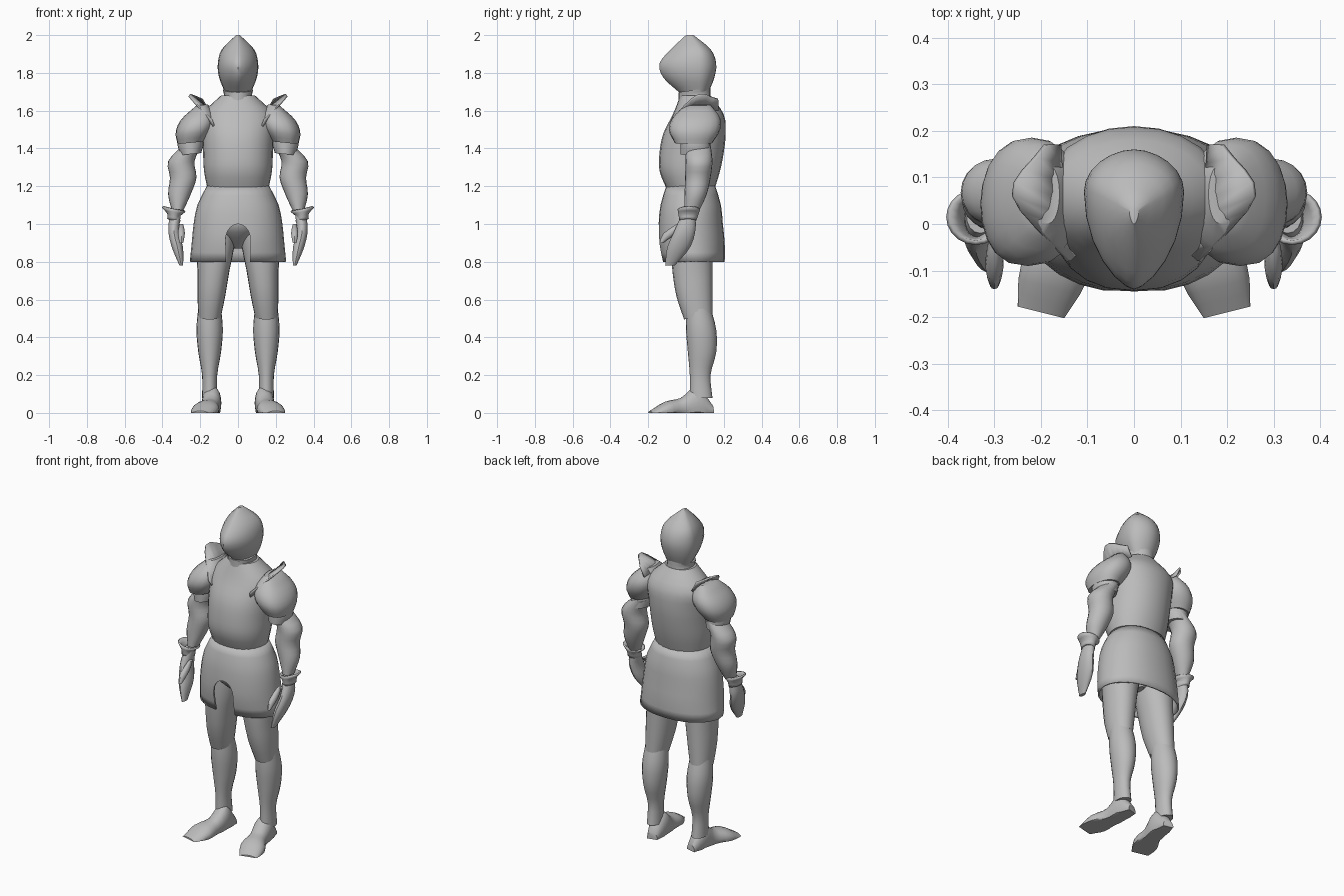
import bpy, bmesh
from math import sin, cos, tau, radians, copysign
from mathutils import Vector

cube = bpy.data.objects.get("Cube")
if cube:
    bpy.data.objects.remove(cube, do_unlink=True)

steel = bpy.data.materials.new("grey steel")
steel.use_nodes = True
grey = (0.5, 0.5, 0.5, 1)
steel.diffuse_color = grey
shader = next(n for n in steel.node_tree.nodes if n.type == "BSDF_PRINCIPLED")
shader.inputs["Base Color"].default_value = grey


def finish(name, bm, mirror, thick):
    """Turn a bmesh into a shaded object, with optional thickness and mirrored twin."""
    bmesh.ops.recalc_face_normals(bm, faces=bm.faces[:])
    mesh = bpy.data.meshes.new(name)
    bm.to_mesh(mesh)
    bm.free()
    mesh.materials.append(steel)
    part = bpy.data.objects.new(name, mesh)
    bpy.context.collection.objects.link(part)
    bpy.ops.object.select_all(action="DESELECT")
    part.select_set(True)
    bpy.context.view_layer.objects.active = part
    bpy.ops.object.shade_smooth_by_angle(angle=radians(40))
    if thick:
        solid = part.modifiers.new("Thickness", "SOLIDIFY")
        solid.thickness, solid.offset = thick, 0
    if mirror:
        part.modifiers.new("Mirror", "MIRROR").use_mirror_merge = False
    return part


def sample(values, t):
    """Read a smooth curve through evenly spaced values; a lone value is constant."""
    if not isinstance(values, list):
        return values
    first, last = values[0] * 2 - values[1], values[-1] * 2 - values[-2]
    padded = [first, *values, last]
    u = t * (len(values) - 1)
    i = min(int(u), len(values) - 2)
    f = u - i
    a, b, c, d = padded[i:i + 4]
    bend = a * 2 - b * 5 + c * 4 - d
    twist = (b - c) * 3 + d - a
    return b + (c - a + (bend + twist * f) * f) * (f / 2)


def bridge(bm, loops, closed):
    """Join neighbouring loops of vertices with quads."""
    for near, far in zip(loops, loops[1:]):
        count = len(near)
        for i in range(count if closed else count - 1):
            j = (i + 1) % count
            bm.faces.new((near[i], near[j], far[j], far[i]))


def loft(name, start, end, centre, width, low, high, steps=8, sides=20, power=(1, 1),
         middle=0.5, tilt=(0, 0), lengthwise=False, mirror=True, thick=0):
    """Skin sections from start to end. Low and high are the front and back limits,
    or the bottom and top limits when the part runs lengthwise along y."""
    bm = bmesh.new()
    loops = []
    for step in range(steps + 1):
        t = step / steps
        cx, w, lo, hi = (sample(v, t) for v in (centre, width, low, high))
        core = lo + (hi - lo) * middle
        loop = []
        for i in range(sides):
            across, along = sin(tau * i / sides), cos(tau * i / sides)
            reach, e = (core - lo, power[0]) if along > 0 else (hi - core, power[1])
            x = cx + w * copysign(abs(across) ** e, across)
            depth = core - reach * along
            level = start + (end - start) * t + tilt[0] * (x - cx) + tilt[1] * (depth - core)
            spot = (x, level, max(0, depth)) if lengthwise else (x, depth, level)
            loop.append(bm.verts.new(spot))
        loops.append(loop)
    bridge(bm, loops, closed=True)
    if not thick:
        bm.faces.new(loops[0])
        bm.faces.new(loops[-1])
    return finish(name, bm, mirror, thick)


# Helmet: sections pinched into a ridge, with a beaked visor
loft("helmet", start=2, end=1.7, centre=0, width=[.01, .085, .107, .1, .07],
     low=[0, -.08, -.14, -.12, -.04], high=[.04, .13, .16, .15, .12],
     steps=12, sides=24, power=(1.35, 1.1), middle=.7, mirror=False)

# Neck collar
loft("collar", start=1.65, end=1.71, centre=0, width=[.09, .075, .08],
     low=-.04, high=.13, tilt=(0, .15), mirror=False)

# Breast and back plate
loft("cuirass", start=1.68, end=1.18, centre=0, width=[.09, .19, .19, .185, .18, .16],
     low=[-.03, -.07, -.12, -.14, -.14, -.1], high=[.13, .2, .21, .2, .18, .15],
     steps=15, sides=24, power=(.85, .95), mirror=False)

# Flared skirt with an arched front opening
skirt = loft("skirt", start=1.2, end=.8, centre=0, width=[.16, .21, .23, .24, .25],
             low=[-.1, -.13, -.14, -.14, -.12], high=[.15, .18, .19, .2, .2],
             sides=28, power=(.85, .9), mirror=False, thick=.01)
cutter = loft("arch_cutter", start=-.3, end=0, centre=0, width=.065, low=.6, high=1,
              power=(.3, 1), middle=.8, lengthwise=True, mirror=False)
cutter.hide_render = True
arch = skirt.modifiers.new("Arch", "BOOLEAN")
arch.object, arch.solver = cutter, "EXACT"
bpy.context.view_layer.objects.active = skirt
for modifier in list(skirt.modifiers):
    bpy.ops.object.modifier_apply(modifier=modifier.name)
bpy.data.objects.remove(cutter, do_unlink=True)

# Pelvis seen inside the opening
loft("pelvis", start=1.1, end=.87, centre=0, width=[.14, .13, .02],
     low=[-.1, -.12, 0], high=[.15, .15, .08], mirror=False)

# Legs
loft("thigh_plate", start=1, end=.51, centre=[.11, .15], width=[.1, .1, .085, .075, .06],
     low=[-.08, -.08, -.07, -.05, -.01], high=.14, power=(.85, .95), tilt=(0, .2))
loft("shin", start=.56, end=.08, centre=.15, width=[.06, .07, .06, .04, .04],
     low=[0, 0, .01, .02, .02], high=[.13, .16, .16, .13, .14], steps=12)
loft("foot", start=.14, end=-.19, centre=[.13, .15, .2], width=[.03, .05, .05, .07, .05],
     low=-.03, high=[.04, .14, .08, .06, .01], steps=12, power=(.6, .9), tilt=(.25, 0),
     lengthwise=True)

# Shoulder plate: a domed shell reaching across the chest
loft("pauldron", start=1.63, end=1.43, centre=[.19, .25], width=[.03, .09, .1, .07],
     low=[0, -.07, -.09, -.06], high=[.13, .18, .18, .14], power=(.75, .85), tilt=(-.1, 0))

# Upright neck guard: a curved strip leaning outward from the shoulder plate
base = [Vector((.12, -.06, 1.5)), Vector((.15, .02, 1.6)), Vector((.16, .17, 1.6))]
rim = [Vector((.14, -.08, 1.55)), Vector((.26, .06, 1.68)), Vector((.19, .17, 1.66))]
guard = bmesh.new()
edges = [[guard.verts.new(sample(row, i / 8)) for i in range(9)] for row in (base, rim)]
bridge(guard, edges, closed=False)
finish("neck_guard", guard, mirror=True, thick=.01)

# Arms
loft("upper_arm_lame", start=1.48, end=1.37, centre=.25, width=[.06, .07, .055],
     low=-.03, high=.13, steps=4, tilt=(-.1, 0))
loft("forearm", start=1.42, end=1.07, centre=[.24, .3, .29, .31, .32],
     width=[.05, .07, .07, .06, .03], low=[0, -.01], high=[.13, .14, .13, .11, .07], steps=12)

# Gauntlet cuff, hand and thumb
loft("gauntlet_cuff", start=1.02, end=1.08, centre=.34, width=[.03, .03, .06],
     low=[-.03, -.04], high=[.05, .07], steps=4, tilt=(.2, 0), thick=.01)
loft("hand", start=1.06, end=.78, centre=[.33, .34, .32, .3], width=[.03, .03, .03, .01],
     low=[-.02, -.06, -.1, -.11], high=[.05, .05, .02, -.06], sides=14)
loft("thumb", start=1, end=.9, centre=.3, width=[.01, .02, .01],
     low=[-.05, -.12, -.14], high=[-.01, -.05, -.12], steps=4, sides=10)
